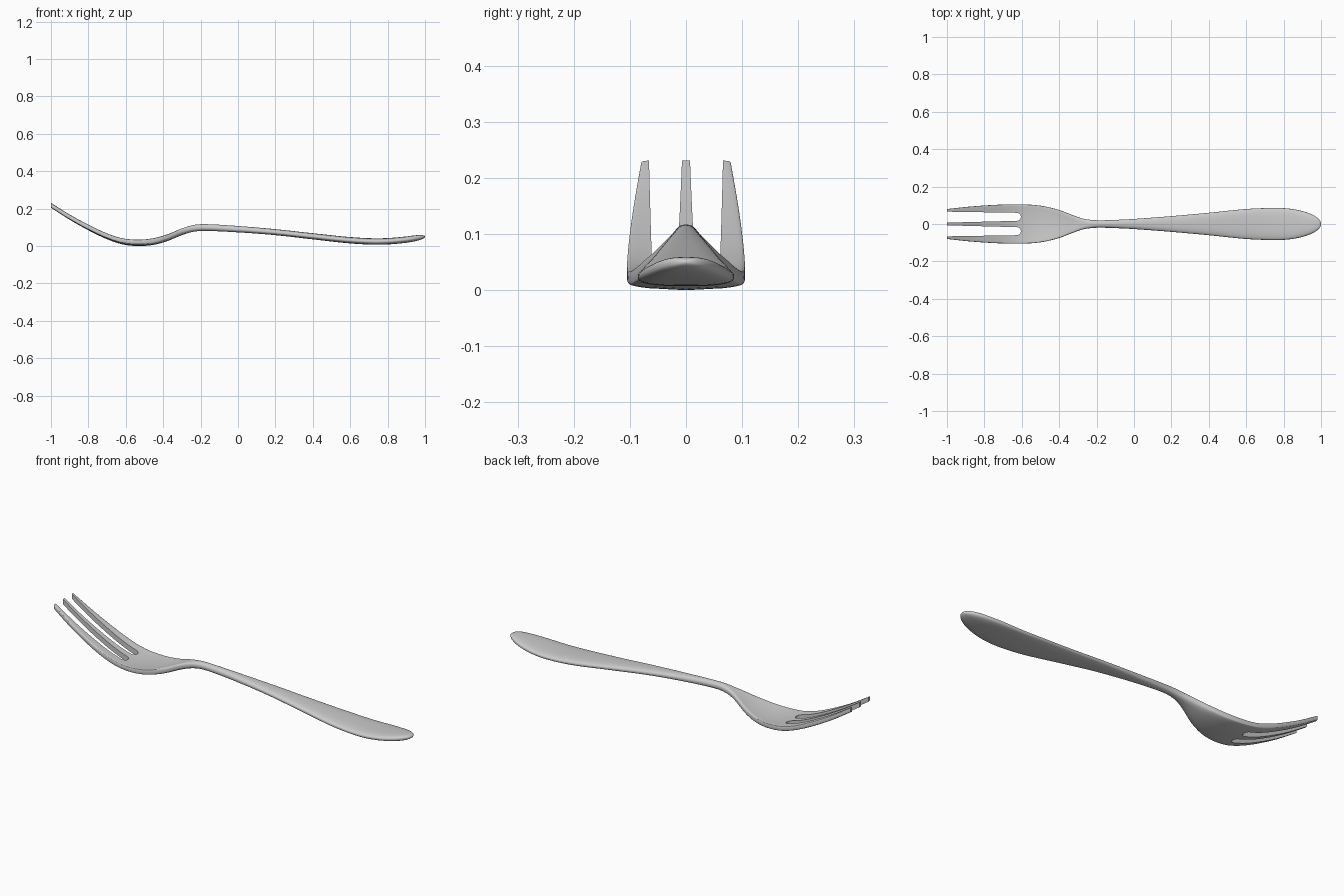
import bpy, bmesh, math

if "Cube" in bpy.data.objects:
    bpy.data.objects.remove(bpy.data.objects["Cube"])

# Profiles along the length: x -> value
CENTRE = [(-1, .222), (-.9, .158), (-.8, .102), (-.7, .054), (-.62, .027), (-.54, .018),
          (-.46, .024), (-.38, .046), (-.3, .08), (-.24, .098), (-.18, .103), (0, .094),
          (.2, .078), (.4, .056), (.6, .035), (.75, .028), (.88, .036), (1, .054)]
WIDTH = [(-1, .080), (-.9, .091), (-.8, .099), (-.7, .104), (-.6, .105), (-.5, .098),
         (-.4, .075), (-.33, .048), (-.27, .028), (-.2, .020), (-.1, .022), (0, .027),
         (.2, .042), (.4, .060), (.6, .080), (.75, .086), (1, .086)]
THICK = [(-1, .013), (-.8, .014), (-.55, .014), (-.35, .017), (-.2, .018), (.2, .016),
         (.6, .017), (1, .017)]
SQUARE = [(-1, 9), (-.5, 9), (-.36, 4.5), (-.22, 2.3), (0, 2.4), (.5, 2.7), (1, 2.7)]
BOW = [(-1, 0), (-.75, .004), (-.55, .008), (-.35, .006), (-.2, 0), (1, 0)]


def sample(keys, x):
    """Smooth interpolation through the keys."""
    i = max(k for k in range(len(keys) - 1) if keys[k][0] <= x + 1e-9)
    (x0, v0), (x1, v1) = keys[i], keys[i + 1]

    def slope(k):
        a, b = keys[max(k - 1, 0)], keys[min(k + 1, len(keys) - 1)]
        return (b[1] - a[1]) / (b[0] - a[0])
    h = x1 - x0
    t = (x - x0) / h
    return ((2*t**3 - 3*t*t + 1) * v0 + (t**3 - 2*t*t + t) * h * slope(i)
            + (3*t*t - 2*t**3) * v1 + (t**3 - t*t) * h * slope(i + 1))


def spow(v, p):
    return math.copysign(abs(v) ** p, v) if abs(v) > 1e-9 else 0.0


def finish(bm, name):
    bmesh.ops.recalc_face_normals(bm, faces=bm.faces)
    me = bpy.data.meshes.new(name)
    bm.to_mesh(me)
    bm.free()
    ob = bpy.data.objects.new(name, me)
    bpy.context.collection.objects.link(ob)
    return ob


# Fork body: sections lofted from tine tips to rounded handle end
N = 40
stations = [-1 + 1.75 * i / 70 for i in range(71)]
stations += [.75 + .25 * math.sin(math.pi / 2 * i / 18) for i in range(1, 18)]
bm = bmesh.new()
rings = []
for x in stations:
    w, t, p = sample(WIDTH, x), sample(THICK, x), 2 / sample(SQUARE, x)
    if x > .75:
        u = (x - .75) / .25
        w *= math.sqrt(1 - u * u)
        t *= (1 - u ** 8) ** .5
    ring = []
    for k in range(N):
        a = 2 * math.pi * k / N
        c = spow(math.cos(a), p)
        z = sample(CENTRE, x) + t * spow(math.sin(a), p) + sample(BOW, x) * c * c
        ring.append(bm.verts.new((x, w * c, z)))
    rings.append(ring)
for r, s in zip(rings, rings[1:]):
    for k in range(N):
        bm.faces.new((r[k], r[(k + 1) % N], s[(k + 1) % N], s[k]))
bm.faces.new(rings[0])
tip = bm.verts.new((1, 0, sample(CENTRE, 1)))
for k in range(N):
    bm.faces.new((rings[-1][k], rings[-1][(k + 1) % N], tip))
low = min(v.co.z for v in bm.verts)
bmesh.ops.translate(bm, verts=bm.verts, vec=(0, 0, -low))
fork = finish(bm, "fork")

# Two tapering round-ended slots between the tines
bm = bmesh.new()
for side in (-1, 1):
    outline = [(-1.1, .0675), (-1.1, .0045)]
    outline += [(-.627 + .022 * math.cos(a), .0385 + .0215 * math.sin(a))
                for a in (math.pi * (i / 12 - .5) for i in range(13))]
    face = bm.faces.new([bm.verts.new((x, side * y, -.3)) for x, y in outline])
    ext = bmesh.ops.extrude_face_region(bm, geom=[face])
    bmesh.ops.translate(bm, vec=(0, 0, 1),
                        verts=[g for g in ext["geom"] if isinstance(g, bmesh.types.BMVert)])
slots = finish(bm, "slot_cutter")
slots.hide_render = True

mod = fork.modifiers.new("slots", 'BOOLEAN')
mod.operation = 'DIFFERENCE'
mod.solver = 'EXACT'
mod.object = slots
bpy.context.view_layer.objects.active = fork
fork.select_set(True)
bpy.ops.object.modifier_apply(modifier=mod.name)
bpy.data.objects.remove(slots, do_unlink=True)
bpy.ops.object.shade_smooth_by_angle(angle=math.radians(35))
